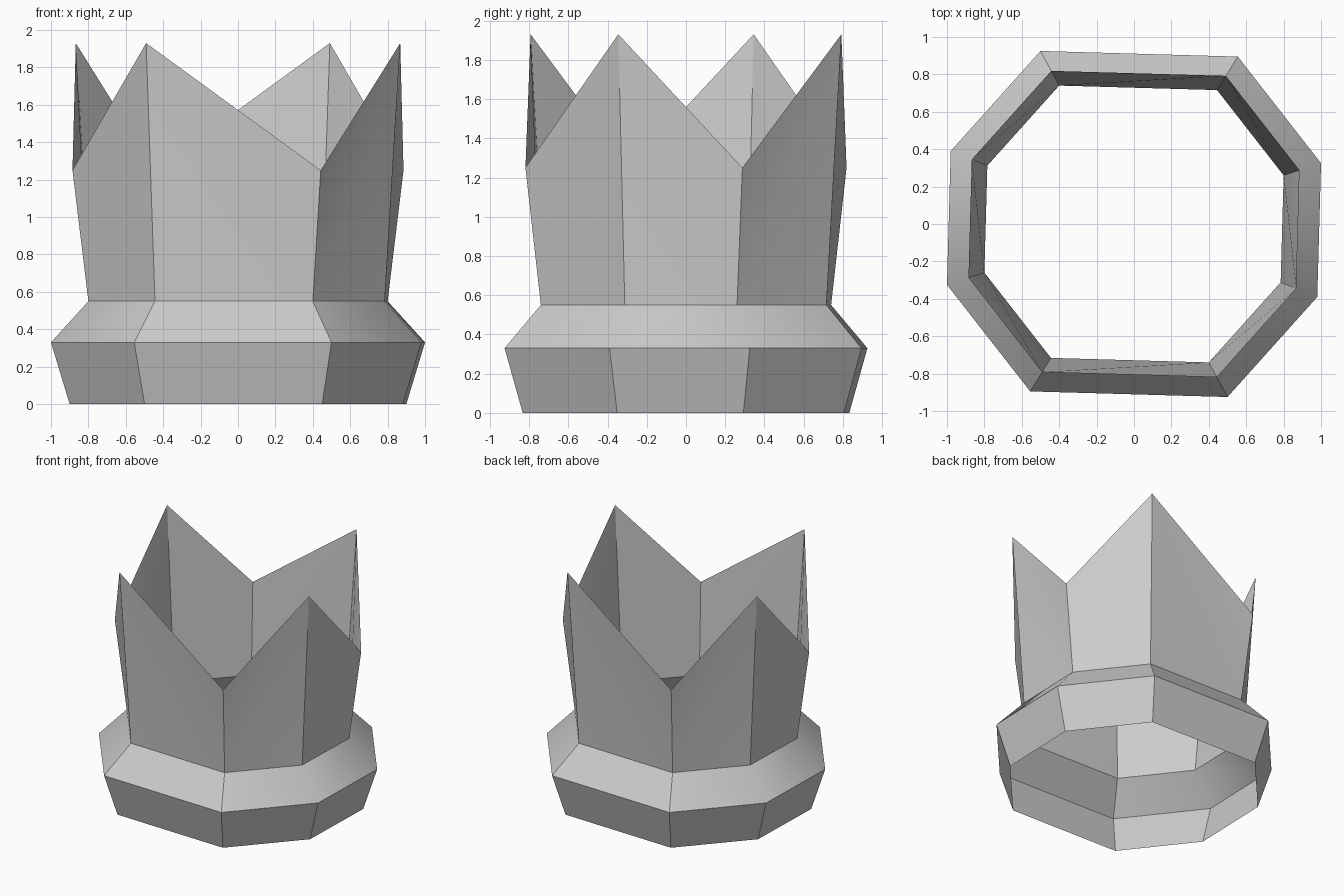
import bpy
import bmesh
from math import radians

cube = bpy.data.objects.get("Cube")
if cube:
    bpy.data.objects.remove(cube, do_unlink=True)

# Stone colour
stone = bpy.data.materials.new("grey_stone")
stone.use_nodes = True
colour = (0.6, 0.6, 0.6, 1)
stone.diffuse_color = colour
stone.node_tree.nodes["Principled BSDF"].inputs["Base Color"].default_value = colour

# Half of the eight-sided outline; the other half is its half-turn
half = [(0.5, -0.925), (0.98, -0.39), (1.0, 0.325), (0.555, 0.895)]
outline = half + [(-x, -y) for x, y in half]
N = len(outline)


def ring(bm, scale, low, high=None):
    """Scaled outline; every second corner can rise to a peak."""
    high = low if high is None else high
    return [bm.verts.new((x * scale, y * scale, high if i % 2 else low))
            for i, (x, y) in enumerate(outline)]


def band(bm, lower, upper, split=False):
    for i in range(N):
        j = (i + 1) % N
        if not split:
            bm.faces.new((lower[i], lower[j], upper[j], upper[i]))
        elif i % 2:   # peak at i, valley at j
            bm.faces.new((lower[i], lower[j], upper[i]))
            bm.faces.new((lower[j], upper[j], upper[i]))
        else:         # valley at i, peak at j
            bm.faces.new((lower[i], lower[j], upper[j]))
            bm.faces.new((lower[i], upper[j], upper[i]))


# Open shell: flared base, sloping shoulder and pointed wall
bm = bmesh.new()
base = ring(bm, 0.9, 0)
rim = ring(bm, 1.0, 0.33)
neck = ring(bm, 0.8, 0.55)
points = ring(bm, 0.885, 1.25, 1.93)
band(bm, base, rim)
band(bm, rim, neck)
band(bm, neck, points, split=True)

mesh = bpy.data.meshes.new("pointed_crown")
bm.to_mesh(mesh)
bm.free()
mesh.materials.append(stone)
crown = bpy.data.objects.new("pointed_crown", mesh)
bpy.context.collection.objects.link(crown)

# Soft shading across shallow bends only
bpy.ops.object.select_all(action='DESELECT')
crown.select_set(True)
bpy.context.view_layer.objects.active = crown
bpy.ops.object.shade_smooth_by_angle(angle=radians(30))
